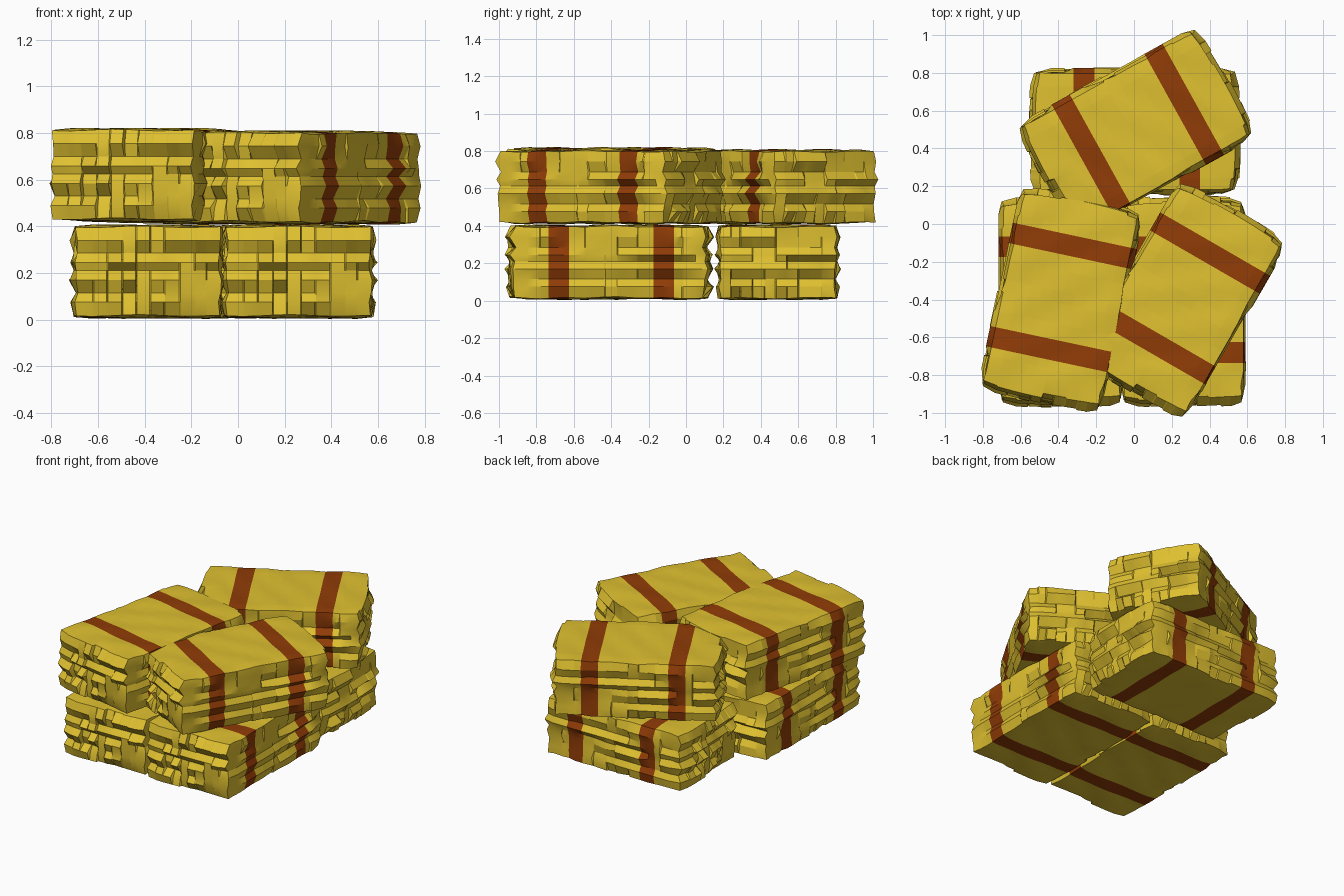
import bpy, bmesh, math, random

if "Cube" in bpy.data.objects:
    bpy.data.objects.remove(bpy.data.objects["Cube"])

random.seed(23)


def material(name, rgb):
    m = bpy.data.materials.new(name)
    m.diffuse_color = (*rgb, 1)
    m.use_nodes = True
    m.node_tree.nodes["Principled BSDF"].inputs["Base Color"].default_value = m.diffuse_color
    return m


straw = material("straw_yellow", (0.74, 0.53, 0.03))
twine = material("strap_brown", (0.28, 0.045, 0.002))

# Grid lines of one bale; close pairs make steps, strap edges lie at 0.225 and 0.335
half = [0.03, 0.036, 0.137, 0.143, 0.225, 0.28, 0.335, 0.377, 0.383, 0.45]
YS = [-0.508] + [-v for v in reversed(half)] + half + [0.486]
XS = [-0.3]
for c in (-0.235, -0.175, -0.11, -0.05, 0.01, 0.07, 0.135, 0.2, 0.25):
    XS += [c - 0.003, c + 0.003]
XS.append(0.3)
ZS = [0.01, 0.075, 0.115, 0.17, 0.21, 0.245, 0.285, 0.34, 0.402]
NX, NY, NZ = len(XS) - 1, len(YS) - 1, len(ZS) - 1


def straw_depths(lines, amount, slide):
    """Stepped straw layers: each row sticks out by runs of equal depth."""
    rows = []
    for k in range(NZ + 1):
        base = 0.25 if k in (0, NZ) else 0.8 if k % 2 else 0.3
        row = []
        for n, p in enumerate(lines):
            step = n > 0 and p - lines[n - 1] < 0.02
            if n == 0 or random.random() < (0.45 if step else slide):
                d = amount * (base + random.uniform(-0.45, 0.45))
            row.append(d)
        # Softer corners
        row[0] *= 0.7
        row[-1] *= 0.7
        rows.append(row)
    return rows


def bale_mesh():
    bm = bmesh.new()
    end_depth = {j: straw_depths(XS, 0.046, 0.06) for j in (0, NY)}
    side_depth = {i: straw_depths(YS, 0.034, 0.25) for i in (0, NX)}
    verts = {}
    for i in range(NX + 1):
        for j in range(NY + 1):
            for k in range(NZ + 1):
                if 0 < i < NX and 0 < j < NY and 0 < k < NZ:
                    continue
                x, y, z = XS[i], YS[j], ZS[k]
                if i in side_depth:
                    corner = 0.006 if j in (0, NY) else 0
                    x += math.copysign(side_depth[i][k][j] - 0.003 - corner, x)
                if j in end_depth:
                    bulge = 0.014 * (1 - (XS[i] / 0.3) ** 2)
                    y += math.copysign(end_depth[j][k][i] - 0.004 + bulge, y)
                if k in (0, NZ):
                    z += 0.003 * math.sin(9 * YS[j] + 5 * XS[i])
                    z += 0.003 * math.sin(23 * YS[j] - 17 * XS[i])
                    if i in (0, NX) or j in (0, NY):
                        z += 0.006 if k == 0 else -0.006
                verts[i, j, k] = bm.verts.new((x, y, z))

    def quad(*keys):
        bm.faces.new([verts[key] for key in keys])

    # Six gridded skins
    for i in range(NX):
        for j in range(NY):
            for k in (0, NZ):
                quad((i, j, k), (i + 1, j, k), (i + 1, j + 1, k), (i, j + 1, k))
        for k in range(NZ):
            for j in (0, NY):
                quad((i, j, k), (i + 1, j, k), (i + 1, j, k + 1), (i, j, k + 1))
    for j in range(NY):
        for k in range(NZ):
            for i in (0, NX):
                quad((i, j, k), (i, j + 1, k), (i, j + 1, k + 1), (i, j, k + 1))
    bmesh.ops.recalc_face_normals(bm, faces=bm.faces[:])

    # Two straps wrapped round the bale
    for f in bm.faces:
        inside = all(0.22 < abs(v.co.y) < 0.34 for v in f.verts)
        f.material_index = 1 if inside else 0
    me = bpy.data.meshes.new("hay_bale")
    bm.to_mesh(me)
    bm.free()
    me.materials.append(straw)
    me.materials.append(twine)
    return me


# Stack: three bales below, three twisted bales above
mesh = bale_mesh()
stack = [
    ("lower_left_bale", -0.385, -0.40, 0.0, 0),
    ("lower_right_bale", 0.26, -0.40, 0.0, 0),
    ("lower_back_bale", 0.015, 0.49, 0.0, -90),
    ("upper_left_bale", -0.385, -0.39, 0.414, -12),
    ("upper_right_bale", 0.26, -0.395, 0.403, -30),
    ("upper_back_bale", 0.02, 0.50, 0.403, -61),
]
for n, (name, x, y, z, turn) in enumerate(stack):
    ob = bpy.data.objects.new(name, mesh)
    bpy.context.collection.objects.link(ob)
    ob.location = (x, y, z)
    ob.rotation_euler.z = math.radians(turn)
    if n == 0:
        bpy.context.view_layer.objects.active = ob
        ob.select_set(True)
        bpy.ops.object.shade_smooth_by_angle(angle=math.radians(25))
        ob.select_set(False)
